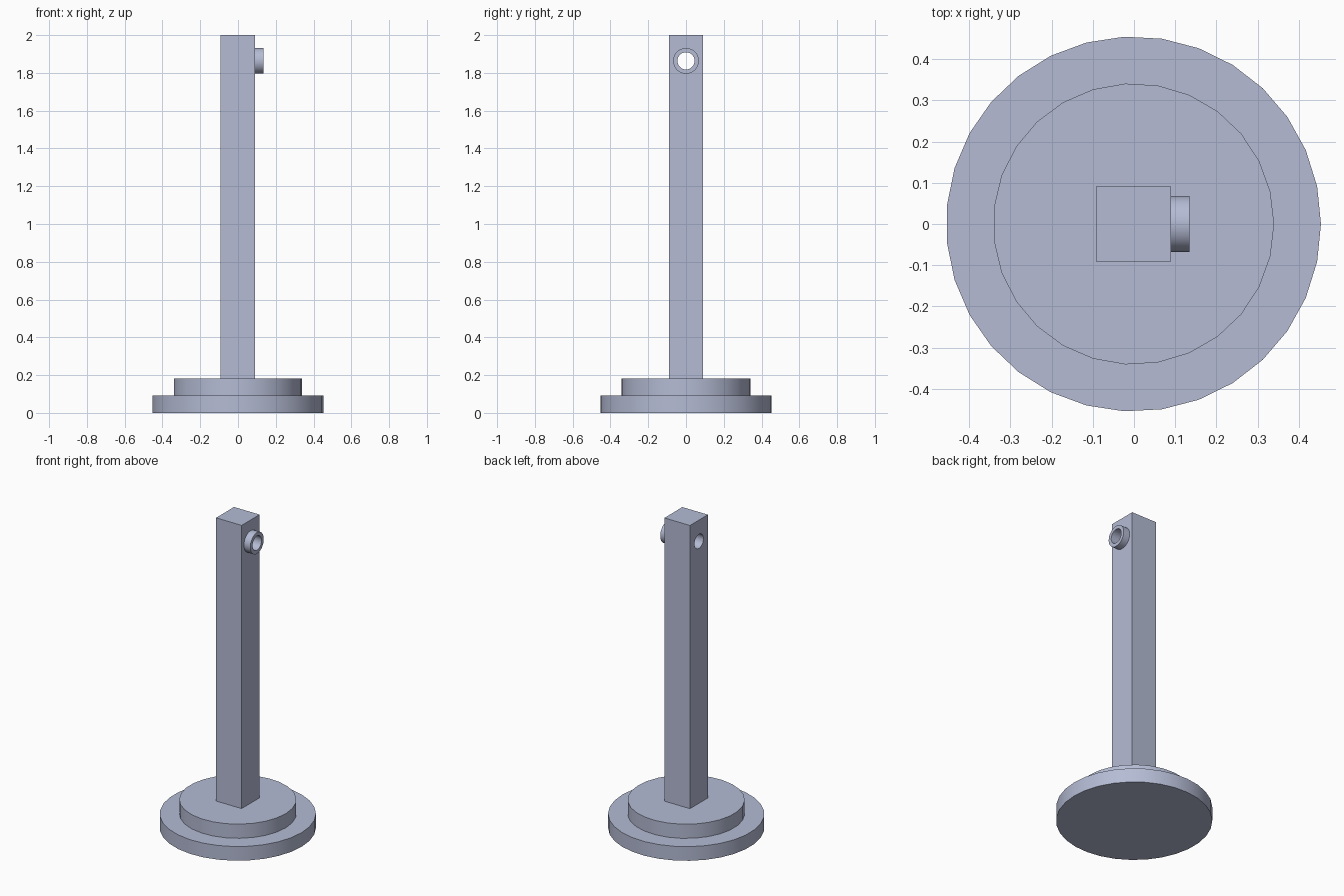
import bpy
import bmesh
from math import pi, cos, sin

if "Cube" in bpy.data.objects:
    bpy.data.objects.remove(bpy.data.objects["Cube"], do_unlink=True)

U = 1 / 11            # design unit
CX = -0.0012          # common axis
EYE_Z = 2 - 1.5 * U   # height of the eyelet

# Single blue-grey finish
mat = bpy.data.materials.new("blue_grey")
mat.use_nodes = True
colour = (0.46, 0.50, 0.66, 1)
mat.diffuse_color = colour
mat.node_tree.nodes["Principled BSDF"].inputs["Base Color"].default_value = colour


def finish(name, bm, smooth=False):
    bmesh.ops.recalc_face_normals(bm, faces=bm.faces)
    mesh = bpy.data.meshes.new(name)
    bm.to_mesh(mesh)
    bm.free()
    mesh.materials.append(mat)
    obj = bpy.data.objects.new(name, mesh)
    bpy.context.collection.objects.link(obj)
    if smooth:
        bpy.ops.object.select_all(action='DESELECT')
        obj.select_set(True)
        bpy.context.view_layer.objects.active = obj
        bpy.ops.object.shade_smooth_by_angle(angle=pi / 6)
    return obj


def disc(name, sides, radius, bottom, height):
    bm = bmesh.new()
    rim = [bm.verts.new((CX + radius * cos(2 * pi * i / sides),
                         radius * sin(2 * pi * i / sides), bottom)) for i in range(sides)]
    face = bm.faces.new(rim)
    top = bmesh.ops.extrude_face_region(bm, geom=[face], use_keep_orig=True)
    moved = [v for v in top["geom"] if isinstance(v, bmesh.types.BMVert)]
    bmesh.ops.translate(bm, verts=moved, vec=(0, 0, height))
    return finish(name, bm, True)


def tube(name, outer, inner, x0, x1, sides=32):
    """Hollow cylinder along x, centred on the eyelet axis."""
    bm = bmesh.new()
    rings = []
    for r, x in ((outer, x0), (outer, x1), (inner, x1), (inner, x0)):
        rings.append([bm.verts.new((x, r * cos(2 * pi * i / sides),
                                    EYE_Z + r * sin(2 * pi * i / sides)))
                      for i in range(sides)])
    for k in range(4):
        a, b = rings[k], rings[(k + 1) % 4]
        for i in range(sides):
            j = (i + 1) % sides
            bm.faces.new((a[i], a[j], b[j], b[i]))
    return finish(name, bm, True)


# Stepped round base
disc("base_lower", 31, 5 * U, 0, U)
disc("base_upper", 27, 3.75 * U, U, U)

# Square post
bm = bmesh.new()
bmesh.ops.create_cube(bm, size=1)
bmesh.ops.scale(bm, verts=bm.verts, vec=(2 * U, 2 * U, 2 - 2 * U))
bmesh.ops.translate(bm, verts=bm.verts, vec=(CX, 0, 1 + U))
post = finish("post", bm)

# Hole drilled through the post
bm = bmesh.new()
bmesh.ops.create_cone(bm, cap_ends=True, segments=32, radius1=U / 2, radius2=U / 2, depth=4 * U)
for v in bm.verts:
    v.co = (v.co.z, v.co.x, v.co.y + EYE_Z)
cutter = finish("hole_cutter", bm)
cutter.hide_render = True
cutter.hide_set(True)
mod = post.modifiers.new("hole", 'BOOLEAN')
mod.operation = 'DIFFERENCE'
mod.solver = 'EXACT'
mod.object = cutter
bpy.context.view_layer.objects.active = post
bpy.ops.object.modifier_apply(modifier=mod.name)
bpy.data.objects.remove(cutter, do_unlink=True)
bpy.ops.object.select_all(action='DESELECT')
post.select_set(True)
bpy.ops.object.shade_smooth_by_angle(angle=pi / 6)

# Eyelet collar on the left face
tube("eyelet_collar", 0.75 * U, U / 2, CX + U, CX + 1.5 * U)
